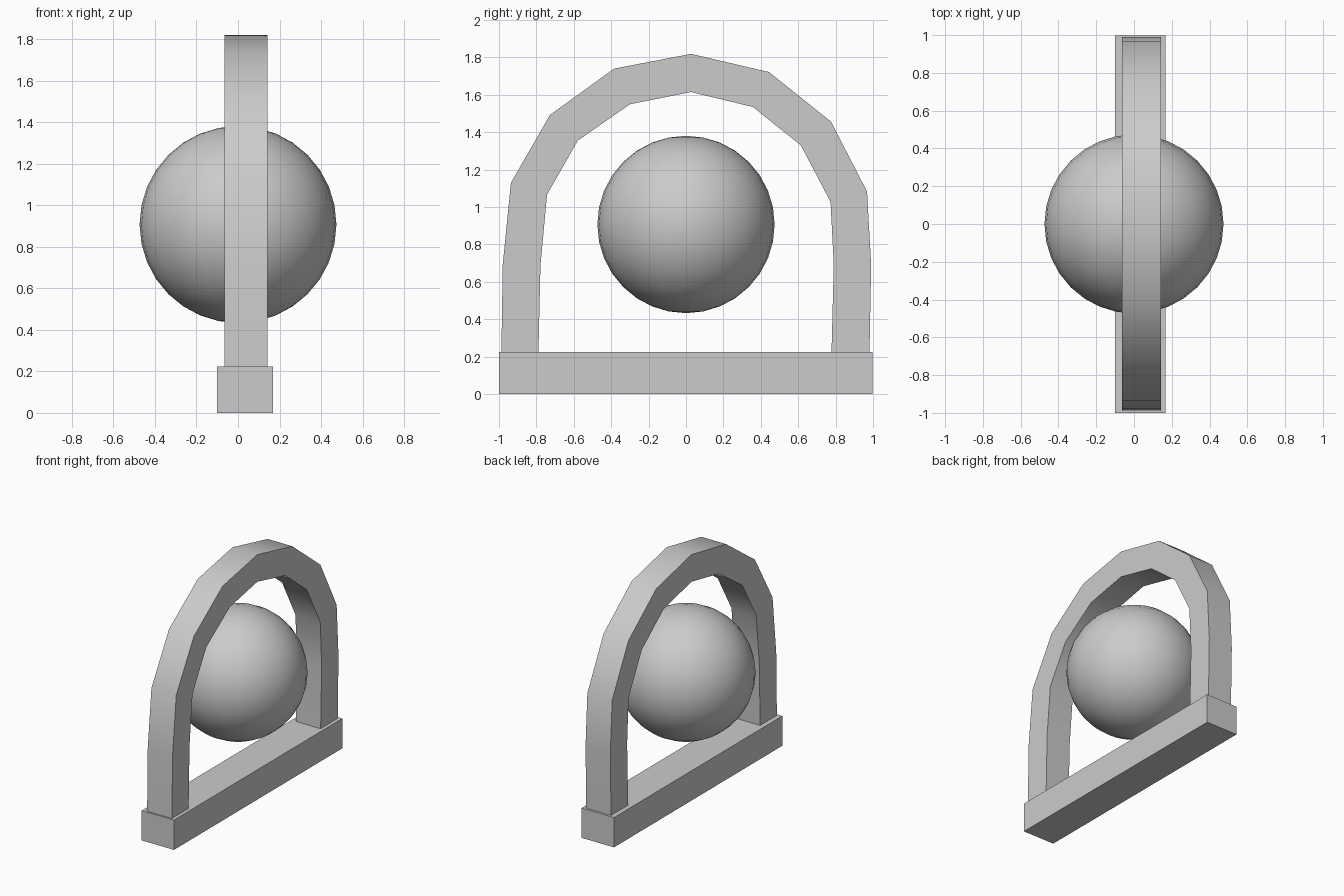
import bpy, bmesh, math

if "Cube" in bpy.data.objects:
    bpy.data.objects.remove(bpy.data.objects["Cube"])


def smooth(obj, degrees=30):
    bpy.ops.object.select_all(action='DESELECT')
    obj.select_set(True)
    bpy.context.view_layer.objects.active = obj
    bpy.ops.object.shade_smooth_by_angle(angle=math.radians(degrees))


def finish(name, bm):
    bmesh.ops.recalc_face_normals(bm, faces=bm.faces)
    mesh = bpy.data.meshes.new(name)
    bm.to_mesh(mesh)
    bm.free()
    obj = bpy.data.objects.new(name, mesh)
    bpy.context.collection.objects.link(obj)
    return obj


# Base bar
bpy.ops.mesh.primitive_cube_add(size=1, location=(0.034, -0.001, 0.112))
base = bpy.context.object
base.name = "base_bar"
base.scale = (0.268, 1.998, 0.224)

# Ball floating inside the arch
bpy.ops.mesh.primitive_uv_sphere_add(segments=32, ring_count=16, radius=0.474,
                                     location=(0, 0, 0.907))
ball = bpy.context.object
ball.name = "ball"
smooth(ball)

# Arch: outer and inner outline in (y, z), swept across the thickness
outer = [(-0.987, 0.224), (-0.98, 0.69), (-0.936, 1.13), (-0.727, 1.493),
         (-0.385, 1.74), (0.027, 1.819), (0.444, 1.722), (0.775, 1.457),
         (0.968, 1.083), (0.99, 0.69), (0.981, 0.224)]
inner = [(-0.789, 0.224), (-0.778, 0.69), (-0.743, 1.067), (-0.578, 1.356),
         (-0.299, 1.55), (0.027, 1.615), (0.358, 1.535), (0.615, 1.329),
         (0.773, 1.027), (0.79, 0.69), (0.778, 0.224)]
x0, x1 = -0.064, 0.142
bm = bmesh.new()
rings = [[bm.verts.new((x, *p)) for x, p in ((x0, o), (x1, o), (x1, i), (x0, i))]
         for o, i in zip(outer, inner)]
for a, b in zip(rings, rings[1:]):
    for k in range(4):
        n = (k + 1) % 4
        bm.faces.new((a[k], a[n], b[n], b[k]))
bm.faces.new(rings[0])
bm.faces.new(rings[-1])
smooth(finish("arch", bm))
